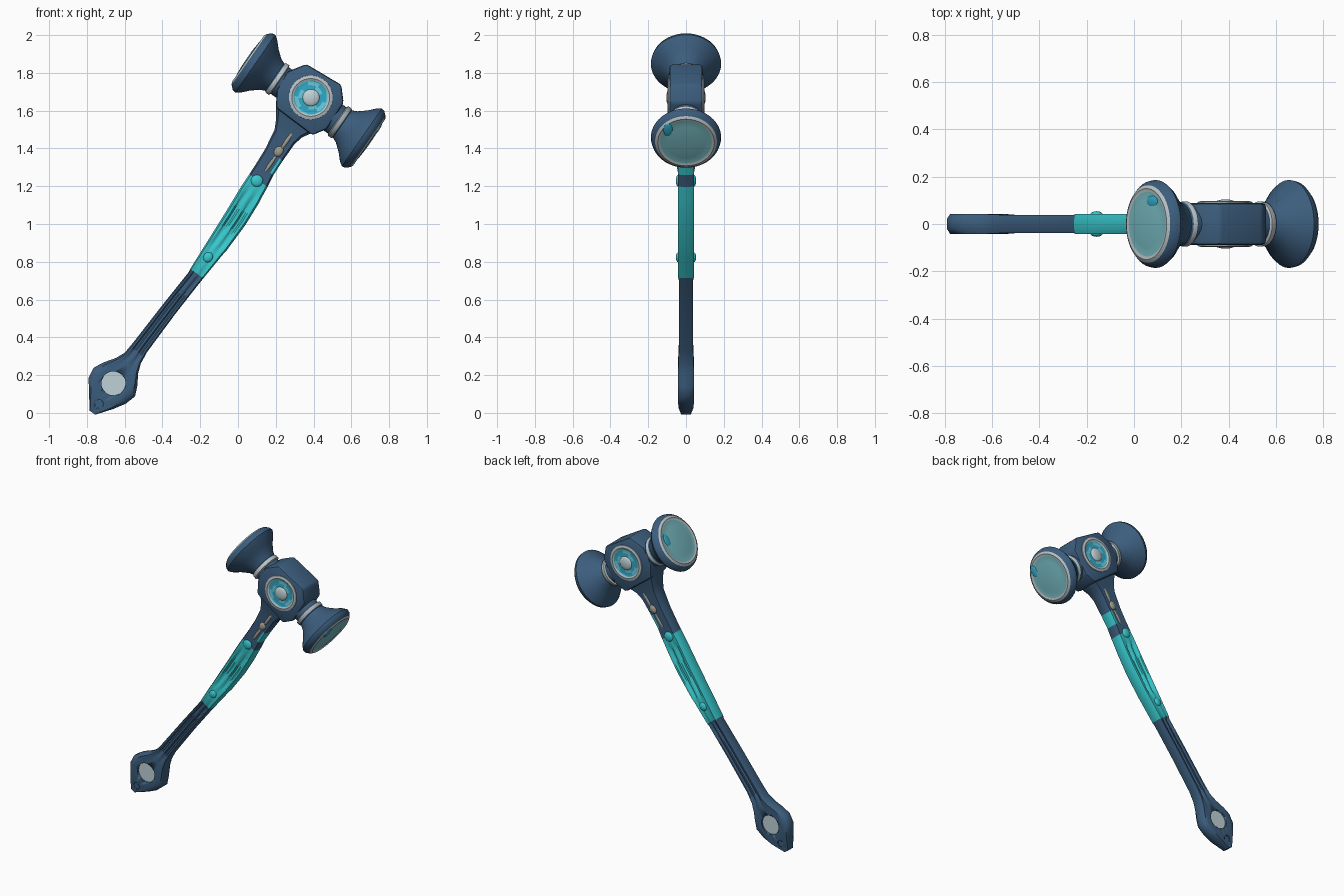
import bpy, bmesh
from math import cos, sin, pi
from mathutils import Matrix, Vector

if "Cube" in bpy.data.objects:
    bpy.data.objects.remove(bpy.data.objects["Cube"])


def material(name, rgb):
    m = bpy.data.materials.new(name)
    m.use_nodes = True
    m.diffuse_color = (*rgb, 1)
    m.node_tree.nodes["Principled BSDF"].inputs["Base Color"].default_value = (*rgb, 1)
    return m


NAVY, TEAL, FACE, GREY, PALE, BRONZE, BLUE, SKY = range(8)
MATS = [
    material("navy metal", (.045, .11, .205)),
    material("turquoise grip", (.04, .59, .62)),
    material("soft teal face", (.18, .48, .52)),
    material("silver trim", (.48, .54, .56)),
    material("pale glass", (.52, .64, .67)),
    material("dull bronze", (.36, .34, .27)),
    material("gem blue", (.03, .40, .58)),
    material("gem sky", (.15, .60, .72)),
]

# Everything is modelled upright around the head centre, then tilted into place
TILT = Matrix.Translation((.385, 0, 1.67)) @ Matrix.Rotation(.6055, 4, "Y")


def finish(name, bm, angle=40):
    bmesh.ops.recalc_face_normals(bm, faces=bm.faces)
    bm.transform(TILT)
    me = bpy.data.meshes.new(name)
    bm.to_mesh(me)
    bm.free()
    for m in MATS:
        me.materials.append(m)
    ob = bpy.data.objects.new(name, me)
    bpy.context.collection.objects.link(ob)
    bpy.ops.object.select_all(action="DESELECT")
    ob.select_set(True)
    bpy.context.view_layer.objects.active = ob
    bpy.ops.object.shade_smooth_by_angle(angle=angle * pi / 180)
    return ob


def skin(bm, rings, mat_rule):
    """Bridge closed rings of points; mat_rule(ring, side, centre) gives a material."""
    loops = [[bm.verts.new(p) for p in r] for r in rings]
    n = len(loops[0])
    for i in range(len(loops) - 1):
        for j in range(n):
            k = (j + 1) % n
            f = bm.faces.new((loops[i][j], loops[i][k], loops[i + 1][k], loops[i + 1][j]))
            f.material_index = mat_rule(i, j, f.calc_center_median())
    for i, loop in ((0, loops[0]), (len(loops) - 2, loops[-1])):
        f = bm.faces.new(loop)
        f.material_index = mat_rule(i, 0, f.calc_center_median())


def lathe(name, profile, direction, offset, mat_rule, sides=48):
    """Spin (distance, radius) pairs around a direction."""
    turn = Vector((0, 0, 1)).rotation_difference(Vector(direction)).to_matrix()
    rings = [[turn @ Vector((r * cos(2 * pi * j / sides), r * sin(2 * pi * j / sides), d))
              + Vector(offset) for j in range(sides)] for d, r in profile]
    bm = bmesh.new()
    skin(bm, rings, mat_rule)
    return finish(name, bm)


def ellipsoid(name, centre, radii, mat):
    bm = bmesh.new()
    bmesh.ops.create_uvsphere(bm, u_segments=24, v_segments=12, radius=1)
    bm.transform(Matrix.Translation(centre) @ Matrix.Diagonal((*radii, 1)))
    for f in bm.faces:
        f.material_index = mat
    return finish(name, bm)


# Handle: one loft; each station is height, left, right, half depth, groove depth
STATIONS = [
    (-2.03, -.018, .018, .026, 0), (-1.95, -.078, .08, .04, 0), (-1.89, -.122, .118, .042, 0),
    (-1.83, -.13, .136, .042, 0), (-1.78, -.105, .115, .042, 0), (-1.72, -.062, .08, .042, 0),
    (-1.67, -.04, .062, .04, .008), (-1.6, -.034, .055, .038, .014), (-1.35, -.02, .063, .038, .014),
    (-1.13, -.005, .076, .038, .014), (-1.11, -.008, .078, .042, 0), (-.96, -.015, .09, .043, 0),
    (-.92, -.017, .095, .043, .014), (-.75, -.025, .1, .043, .014), (-.62, -.033, .093, .042, .014),
    (-.58, -.035, .088, .042, 0), (-.52, -.036, .082, .042, 0), (-.45, -.038, .072, .042, 0),
    (-.36, -.043, .069, .044, 0), (-.25, -.06, .07, .048, 0), (-.2, -.085, .083, .055, 0),
    (-.12, -.14, .13, .075, 0),
]
SECTION = [(-1, .5, 0), (-.85, 1, 0), (-.62, 1, 0), (-.48, 1, 1), (-.28, 1, 1), (-.14, 1, .2)]
SECTION += [(-u, d, g) for u, d, g in reversed(SECTION)]


def handle_ring(t, left, right, depth, groove):
    mid, half = (left + right) / 2, (right - left) / 2
    front = [(mid + half * u, -(depth * d - groove * g), t) for u, d, g in SECTION]
    return front + [(x, -y, z) for x, y, z in reversed(front)]


def handle_colour(i, j, c):
    if -1.11 < c.z < -.52:
        return TEAL
    if -.45 < c.z < -.36 and c.x > .055:
        return TEAL
    return NAVY


bm = bmesh.new()
skin(bm, [handle_ring(*s) for s in STATIONS], handle_colour)
handle = finish("handle", bm, 50)


# Openings through the pommel
def pommel_opening(name, height, radius):
    cutter = lathe(name, [(-.1, radius), (.1, radius)], (0, 1, 0), (.003, 0, height),
                   lambda i, j, c: NAVY, 32)
    cutter.hide_render = True
    cutter.hide_viewport = True
    cut = handle.modifiers.new(name, "BOOLEAN")
    cut.operation = "DIFFERENCE"
    cut.object = cutter
    cut.solver = "EXACT"


pommel_opening("pommel_cutter", -1.839, .064)
pommel_opening("tip_cutter", -1.972, .022)
lathe("pommel_glass", [(-.03, .066), (.03, .066)], (0, 1, 0), (.003, 0, -1.839),
      lambda i, j, c: PALE, 32)
lathe("tip_rivet", [(-.03, .024), (-.03, .012), (.03, .012), (.03, .024)], (0, 1, 0),
      (.003, 0, -1.972), lambda i, j, c: GREY if i == 1 else NAVY, 24)

# Head block: chamfered octagon with softened edges
OUTLINE = [(-.17, -.07), (-.12, -.15), (.12, -.16), (.165, -.09),
           (.16, .075), (.095, .147), (-.12, .132), (-.18, .04)]
bm = bmesh.new()
skin(bm, [[(x, y, z) for x, z in OUTLINE] for y in (-.088, .088)], lambda i, j, c: NAVY)
bmesh.ops.bevel(bm, geom=bm.edges[:], offset=.014, segments=2, affect="EDGES", profile=.5)
finish("head_block", bm)

# Striking cups at both ends, with silver collar, silver edge and domed face
CUP = [(.1, .085), (.185, .085), (.19, .096), (.212, .094), (.218, .088), (.245, .1),
       (.285, .133), (.32, .17), (.343, .186), (.362, .182), (.382, .164), (.39, .15),
       (.386, .137), (.392, .1), (.396, .03)]


def cup_colour(i, j, c):
    if i in (1, 2):
        return GREY
    if i >= 12:
        return FACE
    return GREY if i >= 10 else NAVY


for side, name, lift in ((-1, "right", .04), (1, "left", .08)):
    lathe(name + "_cup", CUP, (side, 0, 0), (0, 0, -.02), cup_colour)
    ellipsoid(name + "_face_glint", (side * .389, -side * .095, lift - .02),
              (.007, .024, .04), BLUE)


# Gem, neck inlay and grip studs, repeated front and back
GEM = [(.07, .118), (.093, .116), (.097, .1), (.092, .09), (.09, .085), (.091, .065), (.092, .04)]


def gem_colour(i, j, c):
    if i < 3:
        return GREY
    return SKY if (j + 5 * i) % 16 < 6 else BLUE


for side, name in ((-1, "front"), (1, "back")):
    lathe(name + "_gem", GEM, (0, side, 0), (0, 0, 0), gem_colour)
    ellipsoid(name + "_gem_orb", (.002, side * .088, 0), (.046, .016, .046), PALE)
    ellipsoid(name + "_neck_bead", (.023, side * .042, -.331), (.024, .014, .03), BRONZE)
    ellipsoid(name + "_upper_inlay", (.027, side * .044, -.245), (.011, .01, .075), BRONZE)
    ellipsoid(name + "_lower_inlay", (.025, side * .04, -.41), (.01, .008, .055), BRONZE)
    ellipsoid(name + "_upper_stud", (.017, side * .04, -.525), (.032, .014, .032), TEAL)
    ellipsoid(name + "_lower_stud", (.035, side * .04, -1.005), (.025, .014, .028), TEAL)
